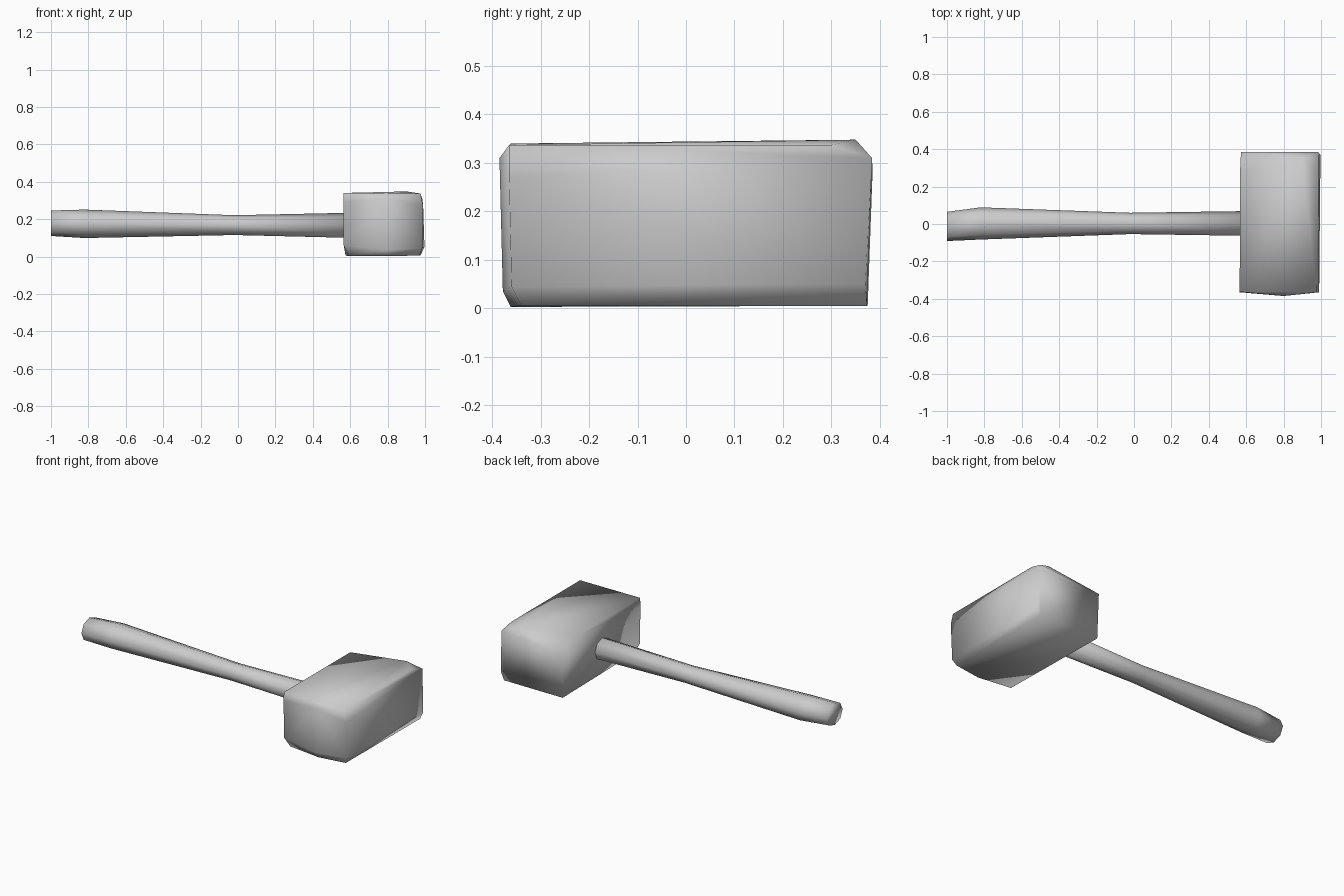
import bpy, bmesh, math

cube = bpy.data.objects.get("Cube")
if cube:
    bpy.data.objects.remove(cube, do_unlink=True)

grey = bpy.data.materials.new("plain_grey")
grey.use_nodes = True
grey.diffuse_color = (0.6, 0.6, 0.6, 1)
grey.node_tree.nodes["Principled BSDF"].inputs["Base Color"].default_value = (0.6, 0.6, 0.6, 1)


def finish(name, bm):
    """Turn a bmesh into a smooth grey object."""
    bmesh.ops.recalc_face_normals(bm, faces=bm.faces)
    for face in bm.faces:
        face.smooth = True
    mesh = bpy.data.meshes.new(name)
    bm.to_mesh(mesh)
    bm.free()
    mesh.materials.append(grey)
    obj = bpy.data.objects.new(name, mesh)
    bpy.context.collection.objects.link(obj)
    return obj


# Head: a rough-hewn block with its corners cut unevenly
front_corners = [
    (0.565, -0.362, 0.34), (0.975, -0.365, 0.337), (0.565, -0.365, 0.29),
    (0.8, -0.385, 0.31), (0.99, -0.365, 0.27),
    (0.8, -0.378, 0.035), (0.985, -0.36, 0.045), (0.97, -0.34, 0.005),
    (0.565, -0.36, 0.06), (0.59, -0.335, 0.003), (0.8, -0.362, 0.003),
]
back_corners = [
    (0.567, 0.28, 0.34), (0.9, 0.35, 0.348), (0.572, 0.385, 0.28),
    (0.985, 0.384, 0.31), (0.975, 0.3, 0.337),
    (0.997, 0.37, 0.05), (0.975, 0.373, 0.005), (0.575, 0.375, 0.005),
]
bm = bmesh.new()
for corner in front_corners + back_corners:
    bm.verts.new(corner)
# low point under the middle of the head
bm.verts.new((0.78, -0.1, 0.0))
hull = bmesh.ops.convex_hull(bm, input=bm.verts)
loose = [v for v in bm.verts if not v.link_faces]
bmesh.ops.delete(bm, geom=loose, context="VERTS")
bmesh.ops.dissolve_limit(bm, angle_limit=math.radians(2), verts=bm.verts, edges=bm.edges)
finish("mallet_head", bm)

# Handle: eight-sided rings, slim in the middle and swollen at the grip
# each ring: x, centre y, centre z, half width, half height
rings = [
    (-1.0, -0.013, 0.178, 0.078, 0.068),
    (-0.82, 0.003, 0.175, 0.086, 0.076),
    (-0.02, 0.003, 0.168, 0.057, 0.053),
    (0.6, 0.003, 0.167, 0.066, 0.067),
]
SIDES = 8
bm = bmesh.new()
loops = []
for x, cy, cz, ry, rz in rings:
    loop = []
    for i in range(SIDES):
        a = math.tau * i / SIDES
        loop.append(bm.verts.new((x, cy + ry * math.cos(a), cz + rz * math.sin(a))))
    loops.append(loop)
for low, high in zip(loops, loops[1:]):
    for i in range(SIDES):
        j = (i + 1) % SIDES
        bm.faces.new((low[i], low[j], high[j], high[i]))
bm.faces.new(loops[0])
bm.faces.new(loops[-1])
finish("mallet_handle", bm)
